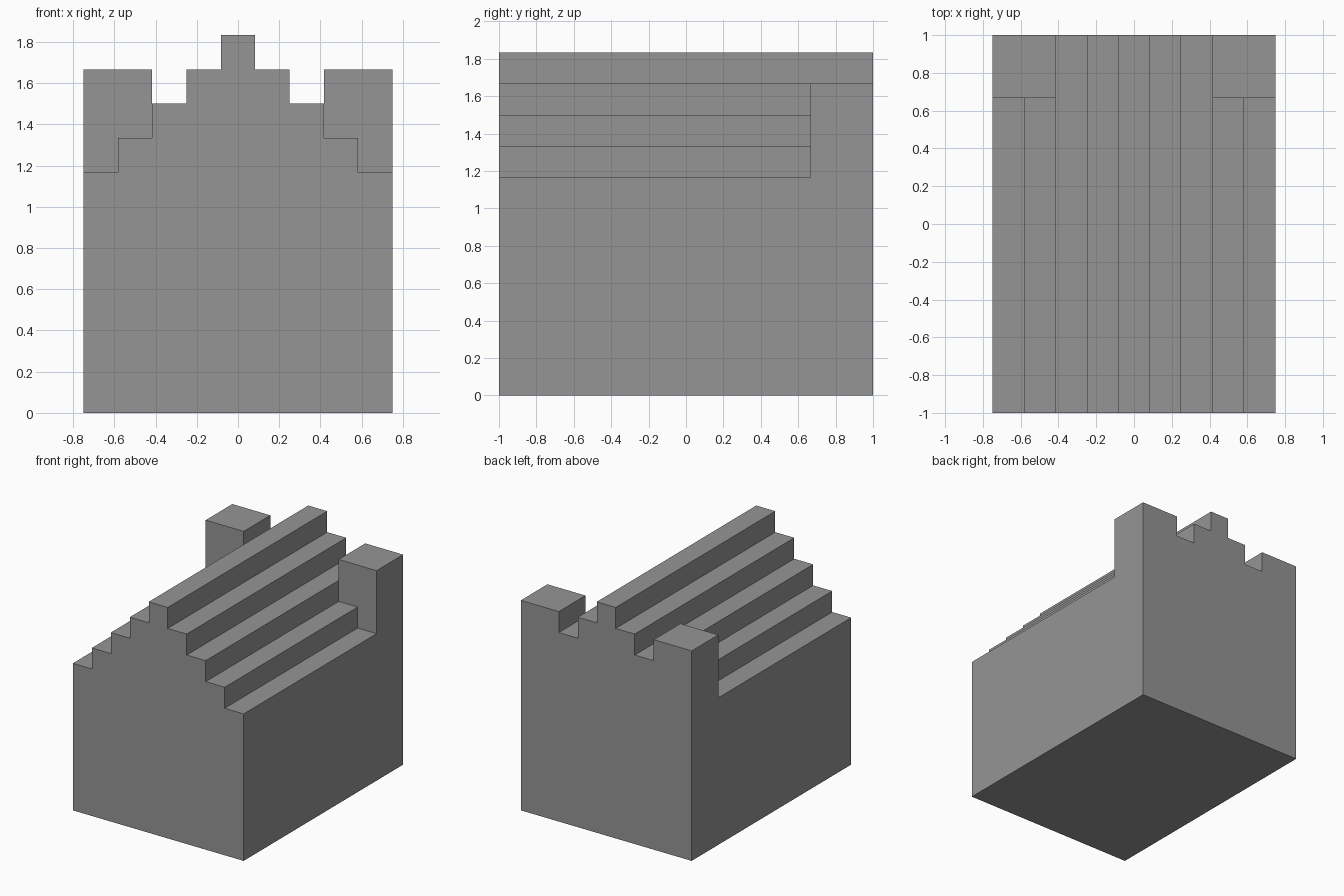
import bpy
import bmesh

if "Cube" in bpy.data.objects:
    bpy.data.objects.remove(bpy.data.objects["Cube"], do_unlink=True)

U = 1 / 6  # size of one step

stone = bpy.data.materials.new("grey stone")
stone.use_nodes = True
GREY = (0.3, 0.3, 0.3, 1)
stone.diffuse_color = GREY
stone.node_tree.nodes["Principled BSDF"].inputs["Base Color"].default_value = GREY


def extrude_profile(name, profile, y0, y1):
    """Solid made by sweeping an x-z outline from y0 to y1."""
    bm = bmesh.new()
    face = bm.faces.new([bm.verts.new((x, y0, z)) for x, z in profile])
    swept = bmesh.ops.extrude_face_region(bm, geom=[face])["geom"]
    moved = [v for v in swept if isinstance(v, bmesh.types.BMVert)]
    bmesh.ops.translate(bm, verts=moved, vec=(0, y1 - y0, 0))
    bmesh.ops.recalc_face_normals(bm, faces=bm.faces[:])
    mesh = bpy.data.meshes.new(name)
    bm.to_mesh(mesh)
    bm.free()
    mesh.materials.append(stone)
    obj = bpy.data.objects.new(name, mesh)
    bpy.context.collection.objects.link(obj)
    return obj


# House body with a stepped gable roof
right_half = [(4.5 * U, 0)]
for i in range(5):
    half_width, height = (4.5 - i) * U, (7 + i) * U
    right_half += [(half_width, height), (half_width - U, height)]
right_half.pop()
left_half = [(-x, z) for x, z in reversed(right_half)]
house = extrude_profile("stepped_house", right_half + left_half, -1, 1)

# Square corner towers at the back, merged into the body
towers = []
for side, name in ((1, "left_tower"), (-1, "right_tower")):
    inner, outer = side * 2.5 * U, side * 4.5 * U
    outline = [(inner, 6 * U), (outer, 6 * U), (outer, 10 * U), (inner, 10 * U)]
    tower = extrude_profile(name, outline, 4 * U, 1)
    tower.hide_render = True
    towers.append(tower)
    union = house.modifiers.new(name, "BOOLEAN")
    union.operation = "UNION"
    union.solver = "EXACT"
    union.object = tower

# Clean flat faces
flatten = house.modifiers.new("flatten", "DECIMATE")
flatten.decimate_type = "DISSOLVE"
flatten.angle_limit = 0.01

bpy.context.view_layer.objects.active = house
for modifier in list(house.modifiers):
    bpy.ops.object.modifier_apply(modifier=modifier.name)
for tower in towers:
    bpy.data.objects.remove(tower, do_unlink=True)
